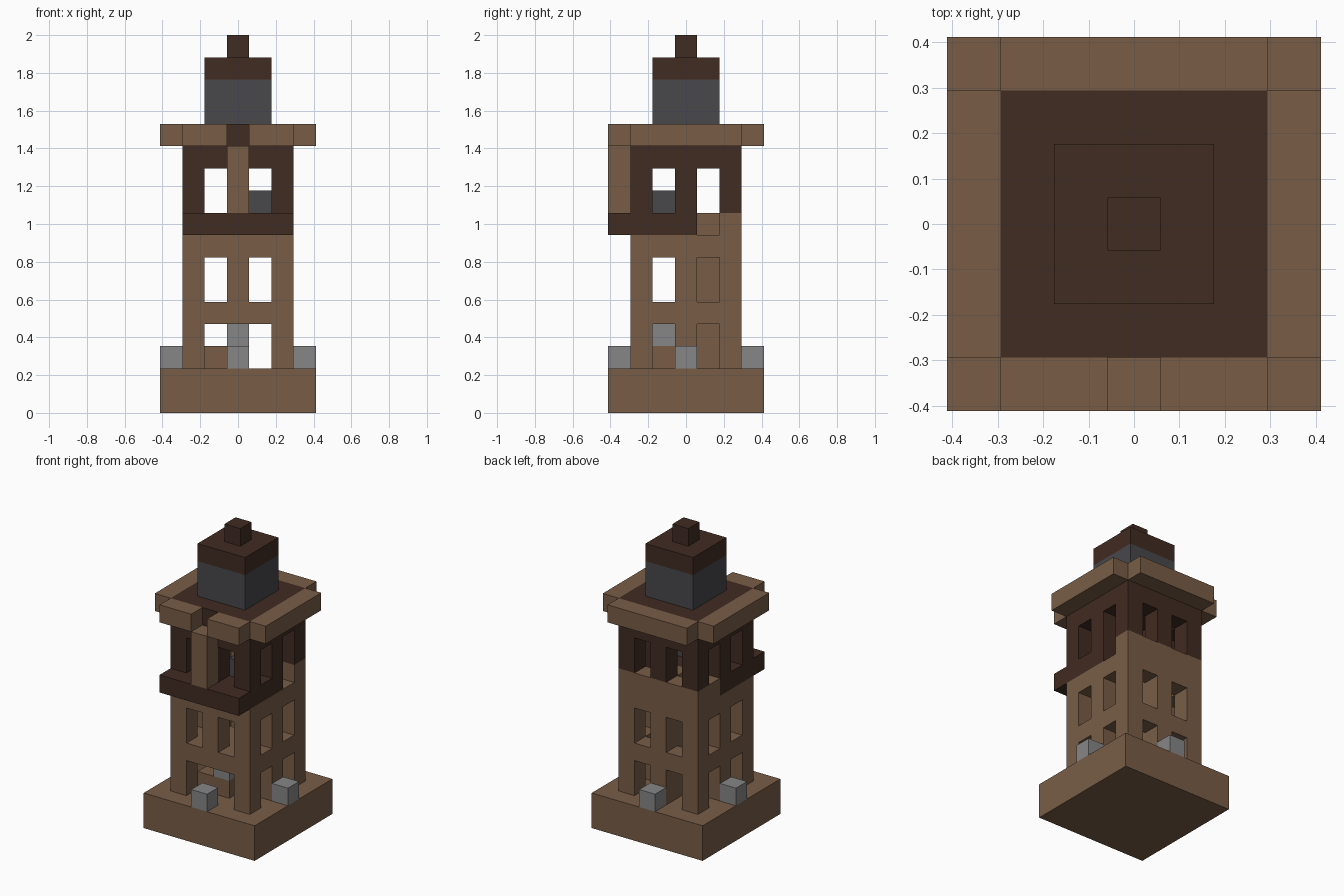
import bpy
import bmesh
from mathutils import Vector

if "Cube" in bpy.data.objects:
    bpy.data.objects.remove(bpy.data.objects["Cube"], do_unlink=True)

UNIT = 2 / 17          # one block; the tower is 17 blocks tall, 7 wide
HALF = 3.5


def material(name, colour):
    mat = bpy.data.materials.new(name)
    mat.use_nodes = True
    mat.diffuse_color = (*colour, 1)
    mat.node_tree.nodes["Principled BSDF"].inputs["Base Color"].default_value = (*colour, 1)
    return mat


brown = material("light wood", (0.19, 0.109, 0.062))
dark = material("dark wood", (0.053, 0.025, 0.016))
stone = material("grey stone", (0.24, 0.24, 0.24))
slate = material("dark slate", (0.065, 0.065, 0.073))


def box(xs, ys, zs):
    """Set of block cells; each range is a number or an inclusive pair."""
    spans = [(s, s) if isinstance(s, int) else s for s in (xs, ys, zs)]
    rx, ry, rz = [range(a, b + 1) for a, b in spans]
    return {(x, y, z) for x in rx for y in ry for z in rz}


def build(name, cells, mat):
    """One clean shell around a set of cells, without inner faces."""
    bm = bmesh.new()
    for cell in cells:
        for axis in range(3):
            for side in (0, 1):
                step = list(cell)
                step[axis] += 2 * side - 1
                if tuple(step) in cells:
                    continue
                u, v = (axis + 1) % 3, (axis + 2) % 3
                corners = []
                for a, b in ((0, 0), (1, 0), (1, 1), (0, 1)):
                    p = Vector(cell)
                    p[axis] += side
                    p[u] += a
                    p[v] += b
                    corners.append(bm.verts.new((p - Vector((HALF, HALF, 0))) * UNIT))
                bm.faces.new(corners if side else corners[::-1])
    bmesh.ops.remove_doubles(bm, verts=bm.verts, dist=0.001)
    mesh = bpy.data.meshes.new(name)
    bm.to_mesh(mesh)
    bm.free()
    mesh.materials.append(mat)
    obj = bpy.data.objects.new(name, mesh)
    bpy.context.collection.objects.link(obj)


# Base slab
build("base", box((0, 6), (0, 6), (0, 1)), brown)

# Hollow walls with two windows per side on each storey
walls = box((1, 5), (1, 5), (2, 11)) - box((2, 4), (2, 4), (2, 11))
for low in (2, 5, 9):
    for col in (2, 4):
        walls -= box(col, (1, 5), (low, low + 1))
        walls -= box((1, 5), col, (low, low + 1))
walls -= box((2, 4), 1, (2, 3))      # wide doorway
walls -= box(5, 4, 8)                # taller opening by the ladder

# Floors, open at the ladder
walls |= box((2, 4), (2, 4), 4) - box((2, 4), 4, 4)
walls |= box((2, 4), (2, 3), 8)

upper = {c for c in walls if c[2] > 8 or (c[2] == 8 and c[1] < 4)}
build("lower_walls", walls - upper, brown)
build("upper_walls", upper, dark)
build("ladder", box(3, 4, (2, 8)), brown)

# Balcony and its post
build("balcony", box((1, 5), 0, 8), dark)
build("balcony_post", box(3, 0, (9, 11)), brown)

# Roof with an eave on each side, notched over the post
build("roof", box((1, 5), (1, 5), 12), dark)
build("eave_left", box(6, (1, 5), 12), brown)
build("eave_right", box(0, (1, 5), 12), brown)
build("eave_back", box((1, 5), 6, 12), brown)
build("eave_front", box((1, 5), 0, 12) - box(3, 0, 12), brown)

# Turret
build("turret", box((2, 4), (2, 4), (13, 14)), slate)
build("turret_cap", box((2, 4), (2, 4), 15), dark)
build("finial", box(3, 3, 16), dark)

# Stone blocks outside, one per side
for side, x, y in (("front", 3, 0), ("back", 3, 6), ("right", 0, 3), ("left", 6, 3)):
    build("block_" + side, box(x, y, 2), stone)

# Furniture inside
build("counter", box((2, 3), 2, 2), brown)
build("counter_block", box(3, 2, 3), stone)
build("upper_chest", box(4, 2, 9), slate)
